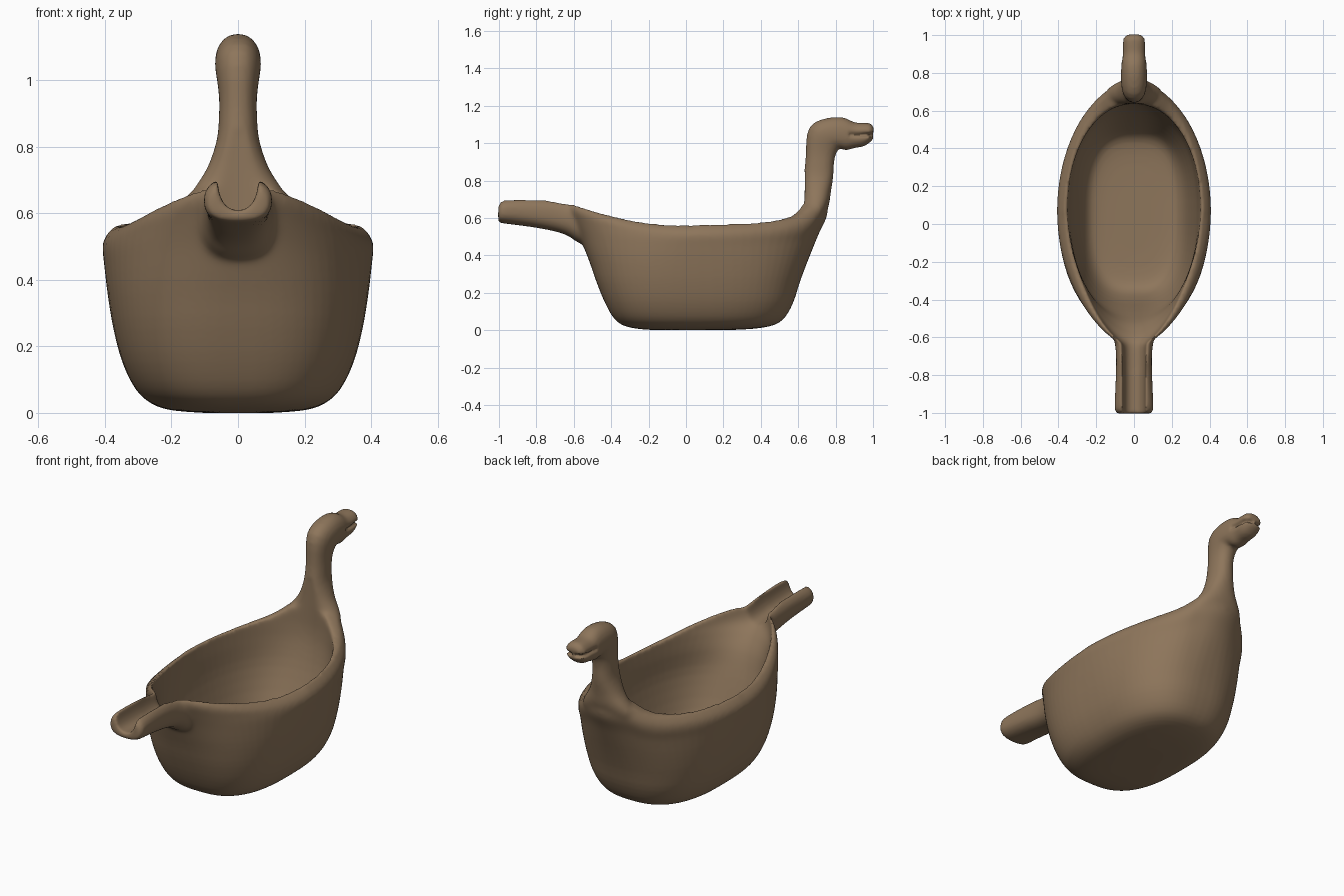
import bpy, bmesh, math

if "Cube" in bpy.data.objects:
    bpy.data.objects.remove(bpy.data.objects["Cube"])

N = 72

def dense(rows, k=3):
    """Catmull-Rom interpolation between table rows, for soft profiles."""
    out = []
    for i in range(len(rows) - 1):
        p0, p1, p2 = rows[max(i - 1, 0)], rows[i], rows[i + 1]
        p3 = rows[min(i + 2, len(rows) - 1)]
        for j in range(k):
            t = j / k
            out.append([.5 * (2 * b + (c - a) * t + (2 * a - 5 * b + 4 * c - d) * t * t
                              + (3 * b - a - 3 * c + d) * t ** 3)
                        for a, b, c, d in zip(p0, p1, p2, p3)])
    return out + [list(rows[-1])]

def loft(name, rings):
    """Closed solid skinned through equal-length point rings, fan-capped."""
    bm = bmesh.new()
    vr = [[bm.verts.new(p) for p in r] for r in rings]
    n = len(rings[0])
    for a, b in zip(vr, vr[1:]):
        for i in range(n):
            j = (i + 1) % n
            bm.faces.new((a[i], a[j], b[j], b[i]))
    for r in (vr[0], vr[-1]):
        c = bm.verts.new([sum(v.co[k] for v in r) / n for k in range(3)])
        for i in range(n):
            bm.faces.new((r[i], r[(i + 1) % n], c))
    bmesh.ops.triangulate(bm, faces=bm.faces[:])
    bmesh.ops.recalc_face_normals(bm, faces=bm.faces[:])
    me = bpy.data.meshes.new(name)
    bm.to_mesh(me)
    bm.free()
    ob = bpy.data.objects.new(name, me)
    bpy.context.collection.objects.link(ob)
    return ob

def spow(v, e):
    return math.copysign(abs(v) ** e, v)

def apply(ob, kind, **props):
    bpy.context.view_layer.objects.active = ob
    m = ob.modifiers.new(kind, kind)
    for k, v in props.items():
        setattr(m, k, v)
    bpy.ops.object.modifier_apply(modifier=m.name)

def boolean(ob, other, op):
    apply(ob, 'BOOLEAN', object=other, operation=op, solver='EXACT')
    bpy.data.objects.remove(other)

def rim_rise(x, y):
    """How far the rim lifts above its lowest height."""
    if y > 0.06:
        return 0.135 * math.exp(-(max(abs(x), 0.13) - 0.13) / 0.11) - 0.010
    return min(0.125, 0.12 * (max(0.0, -y) / 0.6) ** 2.3)

def bowl_ring(z, w, yf, yb, ef, eb, lift=True):
    """Ring with separate roundness for its front and back halves."""
    yc = (yf + yb) / 2 + (0.07 - (yf + yb) / 2) * min(1, z / 0.12)
    pts = []
    for i in range(N):
        a = 2 * math.pi * i / N
        e = eb if math.sin(a) > 0 else ef
        x = w * spow(math.cos(a), 2 / e)
        s = spow(math.sin(a), 2 / e)
        y = yc + s * ((yb - yc) if s > 0 else (yc - yf))
        dz = rim_rise(x, y) * (z / 0.56) ** 3 if lift else 0
        pts.append((x, y, z + dz))
    return pts

# bowl outside: z, half width, front, back, front and back roundness
outer = [(0, .10, -.15, .2, 2.3, 2.3), (.008, .2, -.26, .36, 2.5, 2.5),
         (.028, .26, -.34, .47, 2.7, 2.6), (.07, .307, -.39, .53, 2.8, 2.6),
         (.15, .347, -.435, .575, 2.8, 2.6), (.25, .374, -.478, .61, 2.7, 2.5),
         (.35, .391, -.518, .655, 2.5, 2.3), (.45, .403, -.572, .71, 2.15, 2.05),
         (.505, .407, -.62, .75, 1.9, 1.95), (.537, .392, -.65, .757, 1.85, 1.95),
         (.559, .365, -.64, .735, 1.85, 1.95)]
body = loft("duck_bowl", [bowl_ring(*r) for r in dense(outer)])

# neck and head: centre y, z, half width, half depth, forward tilt in degrees
neck = [(.66, .50, .06, .03, 0), (.672, .57, .13, .05, 0), (.683, .63, .155, .066, 0),
        (.694, .68, .13, .073, 0), (.70, .74, .092, .075, 0), (.708, .82, .064, .079, 0),
        (.715, .90, .057, .077, 0), (.724, .96, .058, .083, 5), (.742, 1.03, .067, .098, 35),
        (.79, 1.052, .069, .090, 65), (.85, 1.050, .066, .088, 84), (.90, 1.043, .062, .069, 90),
        (.95, 1.046, .062, .063, 90), (.985, 1.056, .056, .050, 90), (1.004, 1.056, .034, .028, 90)]
rings = []
for y, z, w, h, t in dense(neck):
    t = math.radians(t)
    ring = []
    for i in range(32):
        a = 2 * math.pi * i / 32
        d = h * spow(math.sin(a), .9)
        ring.append((w * spow(math.cos(a), .9), y + d * math.cos(t), z - d * math.sin(t)))
    rings.append(ring)
boolean(body, loft("neck_and_head", rings), 'UNION')

def y_ring(y, w, zb, zt, e):
    c, h = (zb + zt) / 2, (zt - zb) / 2
    return [(w * spow(math.cos(2 * math.pi * i / 32), 2 / e), y,
             c + h * spow(math.sin(2 * math.pi * i / 32), 2 / e)) for i in range(32)]

# spout: y, half width, bottom, top
spout = [(-1.004, .086, .58, .675), (-.98, .102, .572, .702), (-.9, .100, .562, .711),
         (-.8, .096, .548, .711), (-.7, .095, .528, .706), (-.63, .102, .504, .698),
         (-.57, .11, .465, .68), (-.5, .09, .46, .62)]
boolean(body, loft("spout", [y_ring(*s, 2.5) for s in dense(spout)]), 'UNION')

# hollow inside of the bowl, narrowing into the spout
inner = [(.062, .10, -.15, .22, 2.3, 2.3), (.068, .19, -.28, .37, 2.6, 2.6),
         (.095, .245, -.35, .46, 2.8, 2.7), (.18, .287, -.40, .515, 2.8, 2.6),
         (.35, .328, -.465, .585, 2.5, 2.4), (.48, .343, -.525, .622, 2, 2.2),
         (.56, .353, -.59, .634, 1.75, 2.1), (.63, .357, -.65, .636, 1.65, 2.1),
         (.85, .36, -.66, .636, 1.65, 2.1)]
boolean(body, loft("hollow", [bowl_ring(*r, lift=False) for r in dense(inner)]), 'DIFFERENCE')

# channel along the spout
channel = [(-1.1, .062, .612, .84), (-.8, .062, .605, .84), (-.6, .066, .59, .84), (-.45, .09, .55, .84)]
boolean(body, loft("channel", [y_ring(*c, 2.5) for c in channel]), 'DIFFERENCE')

# mouth line around the bill
for side in (-1, 1):
    pts = [(side * x, y) for x, y in ((.046, .87), (.036, .975), (.0, .99), (.0, 1.05), (.09, 1.05), (.09, .87))]
    boolean(body, loft("mouth_line", [[(x, y, z) for x, y in pts] for z in (1.036, 1.057)]),
            'DIFFERENCE')

# blend everything into one soft modelled surface, softest where parts meet
apply(body, 'REMESH', mode='VOXEL', voxel_size=0.009)
joints = body.vertex_groups.new(name="joints")
for v in body.data.vertices:
    x, y, z = v.co
    d = min(math.dist((y, z), (.70, .62)), math.dist((y, z), (-.59, .55)))
    if d < 0.18:
        joints.add([v.index], min(1, (0.18 - d) / 0.08), 'REPLACE')
apply(body, 'SMOOTH', factor=0.5, iterations=28, vertex_group="joints")
apply(body, 'SMOOTH', factor=0.5, iterations=6)
low = min(v.co.z for v in body.data.vertices)
for v in body.data.vertices:
    v.co.z -= low

clay = bpy.data.materials.new("brown_clay")
clay.diffuse_color = (0.27, 0.18, 0.105, 1)
clay.use_nodes = True
clay.node_tree.nodes["Principled BSDF"].inputs["Base Color"].default_value = clay.diffuse_color
body.data.materials.clear()
body.data.materials.append(clay)
for p in body.data.polygons:
    p.use_smooth = True
    p.material_index = 0
